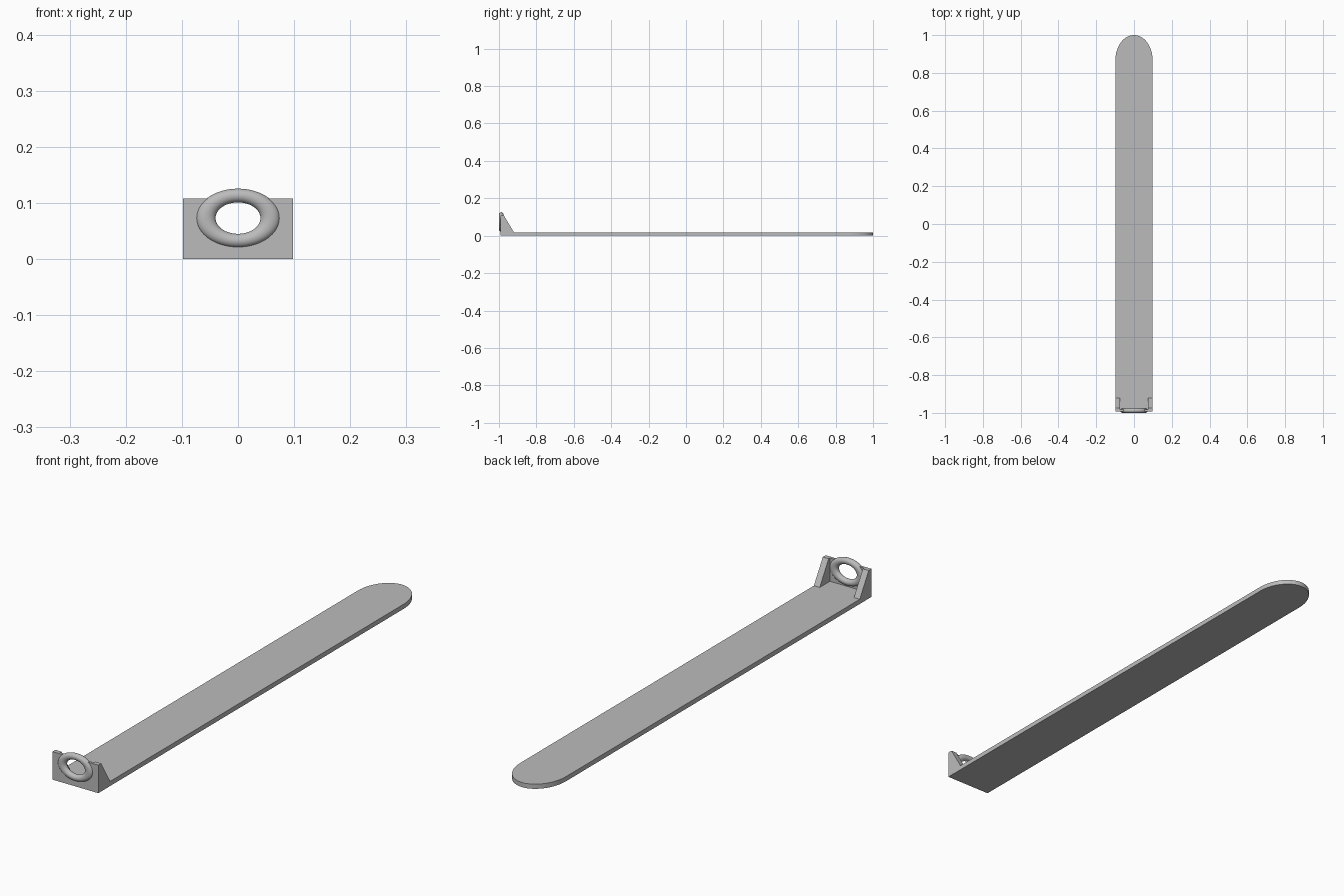
import bpy, bmesh
from math import sin, cos, pi

cube = bpy.data.objects.get("Cube")
if cube:
    bpy.data.objects.remove(cube, do_unlink=True)

grey = bpy.data.materials.new("plain grey")
grey.use_nodes = True
colour = (0.5, 0.5, 0.5, 1)
grey.diffuse_color = colour
grey.node_tree.nodes["Principled BSDF"].inputs["Base Color"].default_value = colour

HALF, THICK, FRONT = 0.098, 0.018, -0.992
PLATE_BACK, TOP = -0.982, 0.108
RING_Z = 0.073


def prism(name, outline, offset):
    """Extrude a closed 3D outline along an offset vector."""
    bm = bmesh.new()
    face = bm.faces.new([bm.verts.new(p) for p in outline])
    result = bmesh.ops.extrude_face_region(bm, geom=[face])
    moved = [v for v in result["geom"] if isinstance(v, bmesh.types.BMVert)]
    bmesh.ops.translate(bm, verts=moved, vec=offset)
    bmesh.ops.recalc_face_normals(bm, faces=bm.faces)
    mesh = bpy.data.meshes.new(name)
    bm.to_mesh(mesh)
    bm.free()
    mesh.materials.append(grey)
    obj = bpy.data.objects.new(name, mesh)
    bpy.context.collection.objects.link(obj)
    return obj


def smooth(obj):
    bpy.ops.object.select_all(action='DESELECT')
    obj.select_set(True)
    bpy.context.view_layer.objects.active = obj
    bpy.ops.object.shade_smooth_by_angle(angle=pi / 6)


# Long flat blade with an elliptical tip
tip = [(HALF * cos(pi * i / 32), 0.87 + 0.13 * sin(pi * i / 32), 0) for i in range(33)]
blade = prism("blade", [(-HALF, FRONT, 0), (HALF, FRONT, 0)] + tip, (0, 0, THICK))
smooth(blade)

# Upright end plate, open where the ring sits
plate = prism("end_plate", [(-HALF, FRONT, 0), (HALF, FRONT, 0),
                            (HALF, FRONT, TOP), (-HALF, FRONT, TOP)],
              (0, PLATE_BACK - FRONT, 0))
circle = [(0.0575 * cos(pi * i / 24), -1.1, RING_Z + 0.0405 * sin(pi * i / 24))
          for i in range(48)]
cutter = prism("hole_cutter", circle, (0, 0.2, 0))
cutter.hide_render = True
cutter.hide_set(True)
hole = plate.modifiers.new("ring hole", 'BOOLEAN')
hole.object = cutter
hole.solver = 'EXACT'
bpy.context.view_layer.objects.active = plate
bpy.ops.object.modifier_apply(modifier=hole.name)
bpy.data.objects.remove(cutter, do_unlink=True)

# Oval ring
bpy.ops.mesh.primitive_torus_add(major_radius=0.0575, minor_radius=0.0175,
                                 major_segments=64, minor_segments=24,
                                 location=(0, -0.9875, RING_Z), rotation=(pi / 2, 0, 0))
ring = bpy.context.object
ring.name = "ring"
ring.scale = (1, 0.7, 0.7)
ring.data.materials.append(grey)
smooth(ring)

# Sloped side braces
for side, label in ((1, "left"), (-1, "right")):
    x = side * HALF
    prism(label + "_brace", [(x, FRONT, 0), (x, -0.92, 0), (x, -0.92, THICK),
                             (x, -0.974, TOP), (x, FRONT, TOP)], (-side * 0.025, 0, 0))
